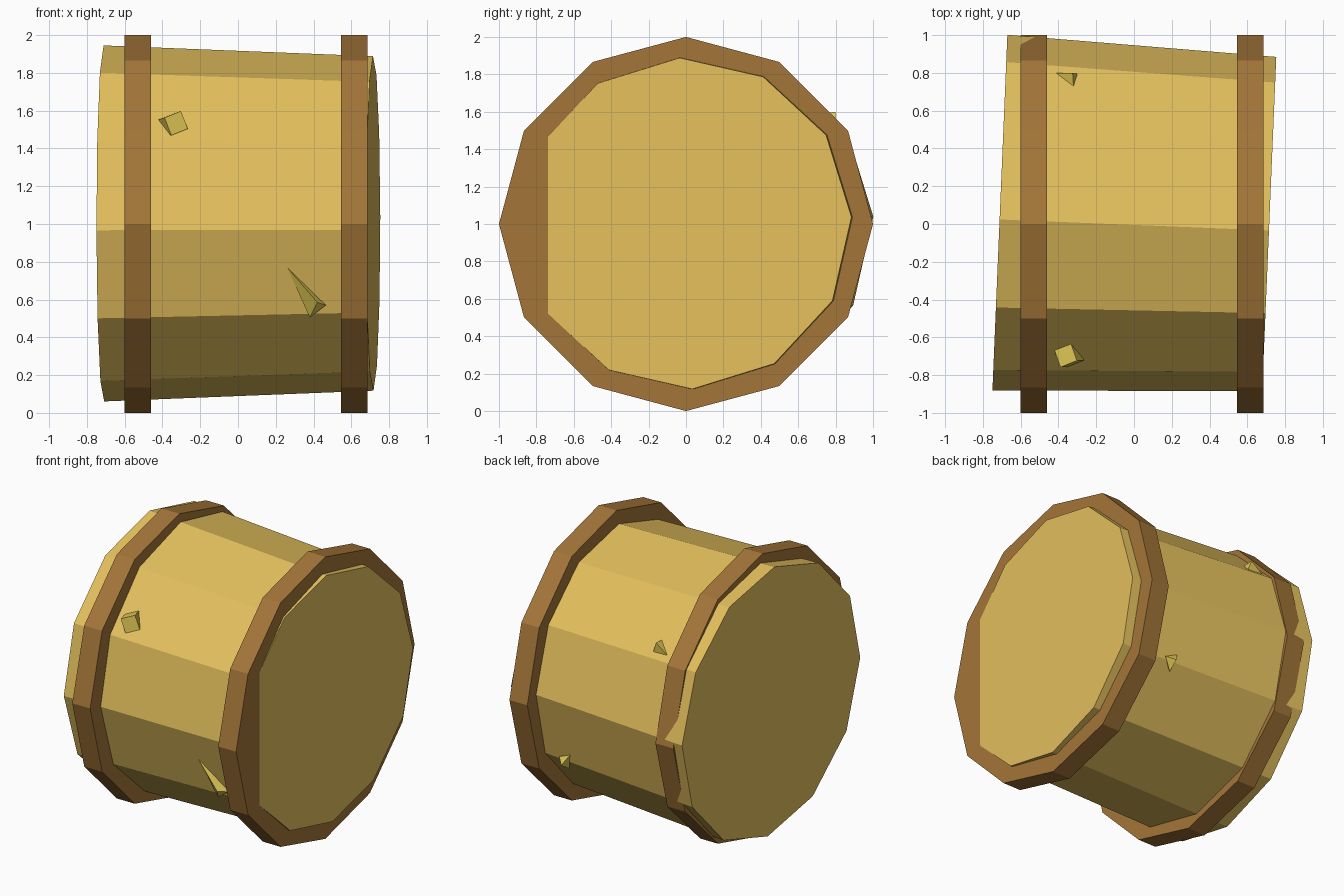
import bpy, bmesh, math
from mathutils import Vector, Matrix

if "Cube" in bpy.data.objects:
    bpy.data.objects.remove(bpy.data.objects["Cube"])


def material(name, rgb):
    m = bpy.data.materials.new(name)
    m.diffuse_color = (*rgb, 1)
    m.use_nodes = True
    m.node_tree.nodes["Principled BSDF"].inputs["Base Color"].default_value = m.diffuse_color
    return m


HAY = material("hay", (0.78, 0.53, 0.11))
BAND = material("band", (0.37, 0.18, 0.04))
STRAW = material("straw", (0.75, 0.58, 0.09))


def finish(name, bm, mat):
    bmesh.ops.recalc_face_normals(bm, faces=bm.faces)
    mesh = bpy.data.meshes.new(name)
    bm.to_mesh(mesh)
    bm.free()
    mesh.materials.append(mat)
    obj = bpy.data.objects.new(name, mesh)
    bpy.context.collection.objects.link(obj)


def drum(name, a, b, ra, rb, twist, mat, sides=12):
    """Closed low-poly drum between centres a and b."""
    a, b = Vector(a), Vector(b)
    up = Vector((0, 0, 1))
    side = up.cross(b - a).normalized()
    bm = bmesh.new()
    rings = []
    for c, r in ((a, ra), (b, rb)):
        ring = []
        for i in range(sides):
            t = math.radians(twist) + math.tau * i / sides
            ring.append(bm.verts.new(c + r * (math.cos(t) * side + math.sin(t) * up)))
        rings.append(ring)
        bm.faces.new(ring)
    for i in range(sides):
        j = (i + 1) % sides
        bm.faces.new((rings[0][i], rings[0][j], rings[1][j], rings[1][i]))
    finish(name, bm, mat)


def shard(name, points):
    """Small straw wedge whose root is sunk into the bale."""
    bm = bmesh.new()
    pts = [Vector(p) for p in points]
    mid = sum(pts, Vector()) / len(pts)
    root = Vector((mid.x, mid.y * 0.9, 1 + (mid.z - 1) * 0.9))
    for p in pts + [root]:
        bm.verts.new(p)
    bmesh.ops.convex_hull(bm, input=bm.verts)
    finish(name, bm, STRAW)


# Tapered, slightly turned bale
drum("hay_bale", (-0.71, 0.06, 1.003), (0.716, 0.0, 1.003), 0.943, 0.886, 2.2, HAY)

# Two binding bands
for name, x0, x1 in (("left_band", -0.6, -0.46), ("right_band", 0.545, 0.685)):
    drum(name, (x0, 0, 1), (x1, 0, 1), 1, 1, 0, BAND)

# Straw block on the front
bm = bmesh.new()
e1 = Vector((0.087, 0.035, 0.035)).normalized()
e2 = Vector((0.045, 0.005, -0.095))
e2 = (e2 - e1 * e2.dot(e1)).normalized()
e3 = e1.cross(e2)
rot = Matrix((e1, e2, e3)).transposed().to_4x4()
bmesh.ops.create_cube(bm, size=0.1, matrix=Matrix.Translation((-0.344, -0.693, 1.528)) @ rot)
finish("front_straw_block", bm, STRAW)

# Straw wedges on the front and back
shard("front_straw_wedge", [(0.26, -0.82, 0.77), (0.38, -0.765, 0.505),
                            (0.465, -0.775, 0.57), (0.42, -0.835, 0.585)])
shard("back_upper_straw", [(-0.425, 0.8, 1.525), (-0.3, 0.795, 1.53),
                           (-0.32, 0.725, 1.59), (-0.325, 0.8, 1.6)])
shard("back_lower_straw", [(0.33, 0.83, 0.64), (0.42, 0.82, 0.6),
                           (0.36, 0.79, 0.52), (0.37, 0.87, 0.57)])
